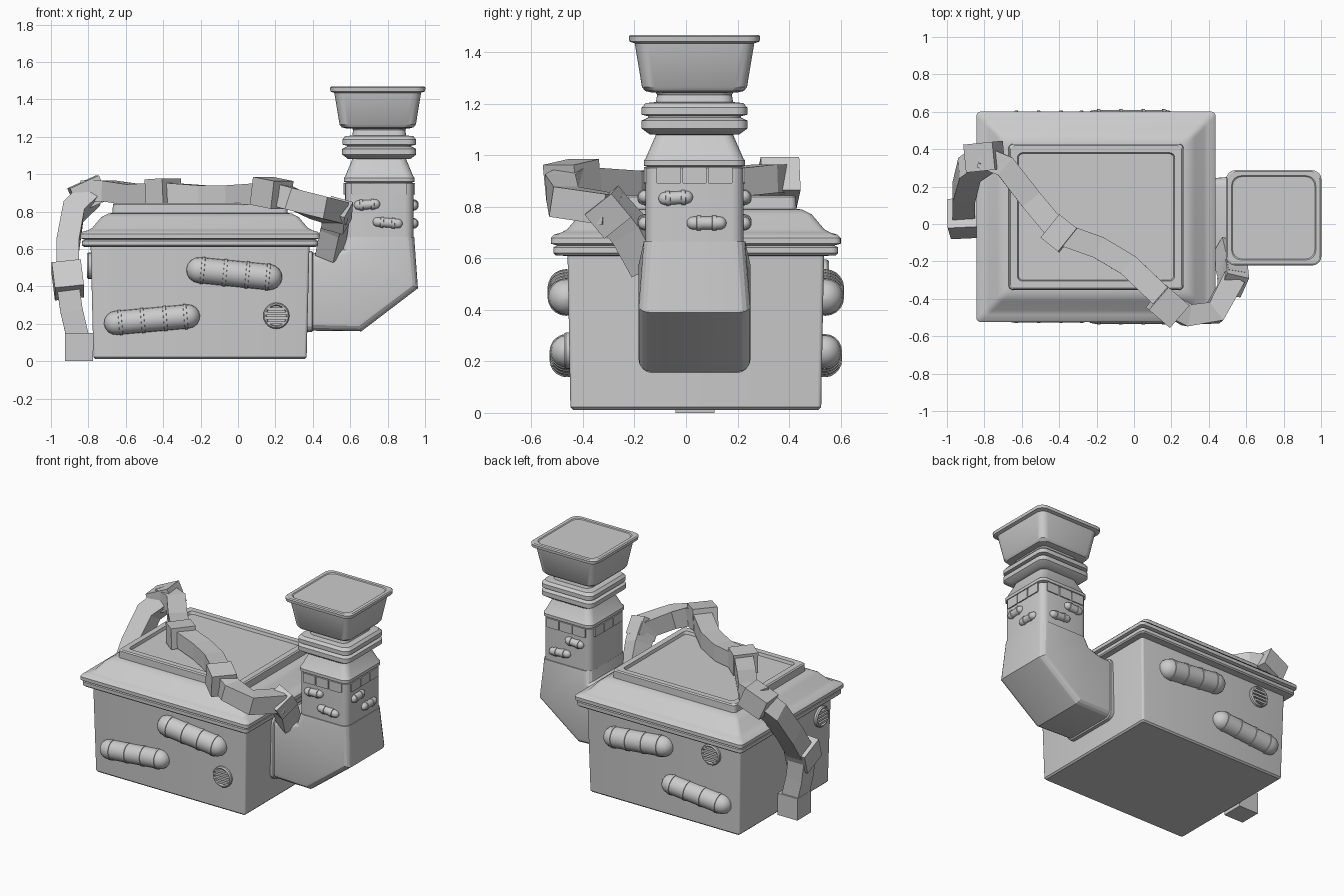
import bpy, bmesh
from math import sin, cos, pi, radians
from mathutils import Vector, Matrix

if "Cube" in bpy.data.objects:
    bpy.data.objects.remove(bpy.data.objects["Cube"])


def loft(name, rings, smooth=None):
    """Skin a list of equal-length point rings and cap both ends."""
    bm = bmesh.new()
    rows = [[bm.verts.new(p) for p in r] for r in rings]
    n = len(rows[0])
    for a, b in zip(rows, rows[1:]):
        for i in range(n):
            j = (i + 1) % n
            bm.faces.new((a[i], a[j], b[j], b[i]))
    bm.faces.new(rows[0][::-1])
    bm.faces.new(rows[-1])
    bmesh.ops.recalc_face_normals(bm, faces=bm.faces)
    me = bpy.data.meshes.new(name)
    bm.to_mesh(me)
    bm.free()
    ob = bpy.data.objects.new(name, me)
    bpy.context.collection.objects.link(ob)
    if smooth:
        bpy.ops.object.select_all(action='DESELECT')
        ob.select_set(True)
        bpy.context.view_layer.objects.active = ob
        bpy.ops.object.shade_smooth_by_angle(angle=radians(smooth))
    return ob


def rrect(c, u, v, hu, hv, r, n=4):
    """Rounded rectangle around c in the plane of u and v."""
    c, u, v = Vector(c), Vector(u), Vector(v)
    pts = []
    for k, (su, sv) in enumerate(((1, 1), (-1, 1), (-1, -1), (1, -1))):
        for i in range(n + 1):
            a = (k + i / n) * pi / 2
            pts.append(c + u * (su * (hu - r) + r * cos(a)) + v * (sv * (hv - r) + r * sin(a)))
    return pts


X, Y, Z = Vector((1, 0, 0)), Vector((0, 1, 0)), Vector((0, 0, 1))


def stack(name, cx, cy, rows, smooth=30):
    """Rows of (half x, half y, corner radius, z)."""
    return loft(name, [rrect((cx, cy, z), X, Y, hx, hy, r) for hx, hy, r, z in rows], smooth)


# Box body and stepped lid with recessed top panel
CX, CY = -0.203, 0.038
stack("box_body", CX, CY, [(.56, .477, .01, .012), (.57, .487, .015, .022), (.585, .498, .015, .62)])
lid = [(.59, .61), (.622, .612), (.63, .62), (.63, .643), (.615, .65), (.64, .657), (.64, .68),
       (.628, .692), (.60, .70), (.577, .712), (.528, .77), (.49, .79), (.468, .792),
       (.466, .838), (.458, .845), (.42, .845), (.415, .825)]
stack("lid", CX, CY, [(h, h - .077, .025, z) for h, z in lid])

# Elbow duct: inner and outer corner points in xz, half width in y
PY = 0.033
elbow = [((.36, .59), (.36, .155), .215), ((.395, .59), (.395, .155), .215),
         ((.40, .58), (.40, .163), .21), ((.465, .575), (.66, .16), .217),
         ((.56, .60), (.962, .39), .217), ((.572, .665), (.942, .665), .197)]
rings = []
for (x0, z0), (x1, z1), hy in elbow:
    a, b = Vector((x0, PY, z0)), Vector((x1, PY, z1))
    rings.append(rrect((a + b) / 2, (b - a).normalized(), Y, (b - a).length / 2, hy, .05))
loft("elbow_duct", rings, 20)

# Upright chimney with collars and neck
col = [(.19, .655), (.19, .95), (.182, .955), (.197, .96), (.197, .98), (.19, .988), (.15, 1.08),
       (.175, 1.082), (.206, 1.105), (.206, 1.135), (.18, 1.147), (.18, 1.152), (.205, 1.158),
       (.205, 1.185), (.19, 1.203), (.15, 1.207), (.145, 1.235), (.16, 1.26)]
stack("chimney", .755, PY, [(h * .96, h, .045, z) for h, z in col])
hop = [(.17, 1.245), (.192, 1.25), (.204, 1.265), (.232, 1.435), (.253, 1.442), (.255, 1.462),
       (.248, 1.468), (.225, 1.468), (.22, 1.463)]
stack("hopper", .747, PY, [(h, h, .05, z) for h, z in hop])

# Plates of the upper chimney band
for k in range(4):
    rot = Matrix.Rotation(k * pi / 2, 3, 'Z')
    d = .189 if k % 2 == 0 else .182
    for t in (-.1, 0, .1):
        c = Vector((.755, PY, .922)) + rot @ Vector((t, -d, 0))
        loft("band_plate", [rrect(c + rot @ Vector((0, s, 0)), rot @ X, Z, .047, .032, .004, 1)
                            for s in (-.008, .008)])


def capsule(name, c, axis, half, r, bands=()):
    """Round-ended bar along axis, with slightly raised bands."""
    axis = Vector(axis).normalized()
    side = axis.cross(Z).normalized()
    up = side.cross(axis)
    prof = [(-half + r - r * cos(a), r * sin(a)) for a in (.05, .4, .8, 1.2, pi / 2)]
    mids = []
    for b in bands:
        mids += [(b - .009, r), (b - .008, r + .004), (b + .008, r + .004), (b + .009, r)]
    prof = prof + mids + [(-p, q) for p, q in reversed(prof)]
    rings = [[Vector(c) + axis * p + side * q * cos(i * pi / 10) + up * q * sin(i * pi / 10)
              for i in range(20)] for p, q in prof]
    loft(name, rings, 35)


# Banded canisters, front and back
for sgn in (-1, 1):
    y = CY + sgn * .497
    bands = (-.17, -.05, .07, .18)
    capsule("canister_low", (-.46, y + sgn * .003, .222), (1, 0, .09), .257, .064, bands)
    capsule("canister_high", (-.02, y + sgn * .006, .468), (1, 0, -.10), .257, .069, bands)
    # Small chimney knobs, front and back
    capsule("knob", (.69, PY + sgn * .193, .837), (1, 0, .06), .07, .025, (-.03, .03))
    capsule("knob", (.80, PY + sgn * .193, .74), (1, 0, -.08), .08, .025, (-.03, .03))
capsule("knob", (.937, -.04, .835), (0, 1, .06), .067, .025, (-.03, .03))
capsule("knob", (.937, .08, .737), (0, 1, 0), .077, .025, (-.03, .03))


def vent(c, out):
    """Round grille: dished disc, raised rim and slats."""
    c, out = Vector(c), Vector(out)
    side = out.cross(Z)

    prof = [(.07, -.02), (.07, .014), (.064, .022), (.057, .022), (.053, .004)]
    loft("vent_rim", [[c + out * h + side * r * cos(i * pi / 12) + Z * r * sin(i * pi / 12)
                       for i in range(24)] for r, h in prof], 35)
    for z in (-.036, -.012, .012, .036):
        w = (.057 ** 2 - z * z) ** .5
        loft("vent_slat", [rrect(c + Z * z + out * h, side, Z, w, .007, .002, 1) for h in (0, .022)])


vent((.205, CY - .49, .243), -Y)
vent((-.57, CY + .496, .525), Y)
vent((CX - .583, -.34, .51), -X)


def tube(name, pts, ups, w, h):
    """Flat-faced rectangular tube through pts."""
    pts = [Vector(p) for p in pts]
    rings = []
    for i, p in enumerate(pts):
        t = (pts[min(i + 1, len(pts) - 1)] - pts[max(i - 1, 0)]).normalized()
        s = t.cross(Vector(ups[i])).normalized()
        n = s.cross(t)
        rings.append([p + s * w * a + n * h * b for a, b in ((1, 1), (-1, 1), (-1, -1), (1, -1))])
    return loft(name, rings)


# Jointed strap draped from the left side, over the lid, to the elbow
L, LT, RT = (-1, 0, 0), (-.9, .2, .4), (.8, -.6, .3)
tube("strap_1", [(-.85, .035, .10), (-.89, .035, .27), (-.915, .04, .44)], [L, L, L], .065, .06)
tube("strap_2", [(-.91, .05, .44), (-.91, .17, .62), (-.88, .29, .80), (-.78, .36, .90)],
     [L, L, LT, LT], .065, .06)
tube("strap_3", [(-.82, .36, .91), (-.69, .31, .91), (-.55, .13, .89), (-.40, -.05, .90)],
     [Z] * 4, .06, .055)
tube("strap_4", [(-.40, -.05, .90), (-.19, -.125, .885), (-.03, -.22, .885), (.19, -.43, .90)],
     [Z] * 4, .06, .055)
tube("strap_5", [(.19, -.43, .90), (.28, -.485, .87), (.43, -.475, .82), (.535, -.29, .79)],
     [Z] * 4, .06, .06)
tube("strap_6", [(.535, -.30, .80), (.515, -.22, .71), (.49, -.14, .57)], [RT] * 3, .065, .055)

# Larger blocks at the strap joints
joints = [((-.85, .035, .075), Z, L, .075, .075, .075),
          ((-.91, .03, .435), (-.1, .35, .8), L, .085, .078, .075),
          ((-.80, .36, .895), (1, .1, .45), Z, .075, .07, .085),
          ((-.40, -.05, .905), (.75, -.6, .05), Z, .08, .07, .06),
          ((.18, -.44, .90), (.75, -.65, -.15), Z, .08, .075, .075),
          ((.53, -.29, .78), (-.05, .5, -.6), RT, .07, .062, .06)]
for c, d, up, w, h, l in joints:
    c, d = Vector(c), Vector(d).normalized()
    tube("strap_joint", [c - d * l, c + d * l], [up, up], w, h)
